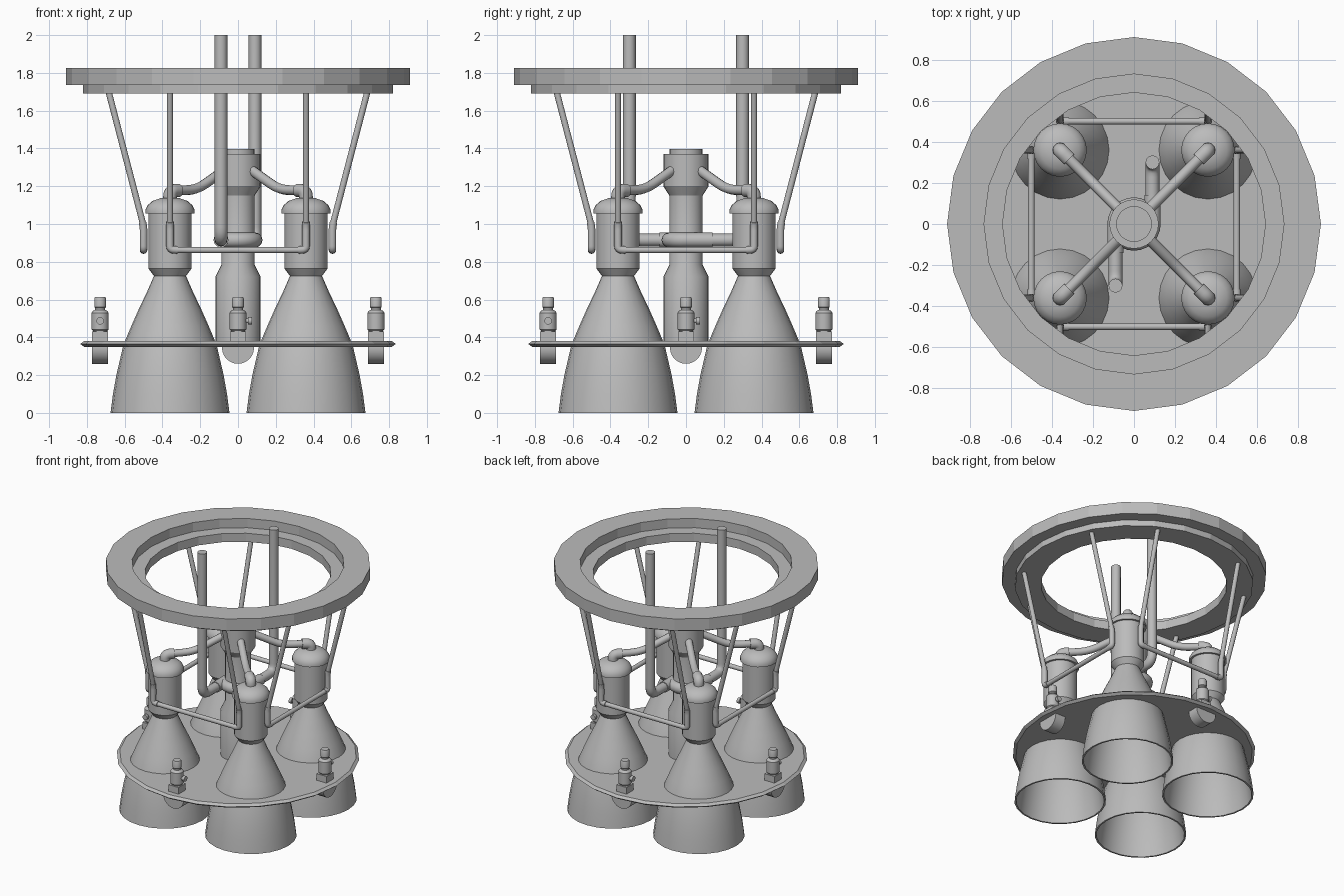
import bpy, bmesh, math
from mathutils import Vector, Matrix

cube = bpy.data.objects.get("Cube")
if cube:
    bpy.data.objects.remove(cube, do_unlink=True)

GREY = (0.5, 0.5, 0.5, 1.0)
metal = bpy.data.materials.new("plain grey metal")
metal.use_nodes = True
metal.diffuse_color = GREY
metal.node_tree.nodes["Principled BSDF"].inputs["Base Color"].default_value = GREY


def finish(ob, smooth=True):
    """Give the part its material and shading."""
    ob.data.materials.clear()
    ob.data.materials.append(metal)
    if smooth:
        bpy.ops.object.select_all(action="DESELECT")
        ob.select_set(True)
        bpy.context.view_layer.objects.active = ob
        bpy.ops.object.shade_smooth_by_angle(angle=math.radians(32))
    return ob


def from_bmesh(name, bm, smooth=True):
    bmesh.ops.recalc_face_normals(bm, faces=bm.faces)
    mesh = bpy.data.meshes.new(name)
    bm.to_mesh(mesh)
    bm.free()
    ob = bpy.data.objects.new(name, mesh)
    bpy.context.collection.objects.link(ob)
    return finish(ob, smooth)


def lathe(name, profile, sides=24, at=(0, 0, 0), closed=False, smooth=True):
    """Spin (radius, height) points round the vertical axis."""
    bm = bmesh.new()
    rows = []
    for i in range(sides):
        a = math.tau * i / sides
        rows.append([bm.verts.new((r * math.cos(a) + at[0], r * math.sin(a) + at[1], z + at[2]))
                     for r, z in profile])
    n = len(profile)
    for i in range(sides):
        a, b = rows[i], rows[(i + 1) % sides]
        for j in range(n if closed else n - 1):
            k = (j + 1) % n
            bm.faces.new((a[j], b[j], b[k], a[k]))
    bmesh.ops.remove_doubles(bm, verts=bm.verts, dist=1e-5)
    return from_bmesh(name, bm, smooth)


def rounded(points, radius):
    """Round the inner corners of a path."""
    pts = [Vector(p) for p in points]
    out = [pts[0]]
    for p, c, n in zip(pts, pts[1:], pts[2:]):
        d = min(radius, (p - c).length * 0.48, (n - c).length * 0.48)
        a, b = c + (p - c).normalized() * d, c + (n - c).normalized() * d
        for i in range(7):
            t = i / 6
            out.append(a * (1 - t) ** 2 + c * 2 * t * (1 - t) + b * t * t)
    return out + [pts[-1]]


def tube(name, points, radius, bend=0.05):
    curve = bpy.data.curves.new(name, "CURVE")
    curve.dimensions = "3D"
    curve.bevel_depth = radius
    curve.bevel_resolution = 4
    curve.use_fill_caps = True
    path = rounded(points, bend)
    spline = curve.splines.new("POLY")
    spline.points.add(len(path) - 1)
    for sp, p in zip(spline.points, path):
        sp.co = (*p, 1)
    ob = bpy.data.objects.new(name, curve)
    bpy.context.collection.objects.link(ob)
    bpy.ops.object.select_all(action="DESELECT")
    ob.select_set(True)
    bpy.context.view_layer.objects.active = ob
    bpy.ops.object.convert(target="MESH")
    return finish(bpy.context.view_layer.objects.active)


def box(name, size, at):
    bm = bmesh.new()
    bmesh.ops.create_cube(bm, size=1, matrix=Matrix.Translation(at) @ Matrix.Diagonal((*size, 1)))
    return from_bmesh(name, bm, False)


def repeat(parts, count):
    """Copy parts evenly round the vertical axis."""
    for ob in parts:
        base = ob.name
        for i in range(1, count):
            dup = ob.copy()
            dup.name = f"{base}_{i + 1}"
            dup.matrix_world = Matrix.Rotation(math.tau * i / count, 4, "Z")
            bpy.context.collection.objects.link(dup)


# Stepped mounting ring
lathe("mounting_ring", [(0.64, 1.69), (0.82, 1.69), (0.82, 1.735), (0.91, 1.735),
                        (0.91, 1.825), (0.73, 1.825), (0.73, 1.755), (0.64, 1.755)],
      closed=True, smooth=False)

# Base plate with a pointed rim
lathe("base_plate", [(0, 0.35), (0.815, 0.35), (0.835, 0.365), (0.815, 0.38), (0, 0.38)],
      smooth=False)

# Central pump
lathe("pump_body", [(0, 0.36), (0.12, 0.36), (0.12, 0.72), (0.088, 0.785), (0.088, 1.15),
                    (0.12, 1.2), (0.12, 1.37), (0.087, 1.37), (0.087, 1.398), (0, 1.398)])
lathe("pump_volute", [(0.09 + 0.04 * math.cos(math.tau * i / 12),
                       0.915 + 0.04 * math.sin(math.tau * i / 12)) for i in range(12)],
      closed=True)

# Tall supply pipes leaving the volute
repeat([tube("volute_outlet", [(0.09, 0, 0.915), (0.09, 0.14, 0.915)], 0.04),
        tube("supply_pipe", [(0.09, 0.1, 0.915), (0.09, 0.3, 0.915), (0.09, 0.3, 2.0)],
             0.034, 0.07)], 2)

# Engines: open bell, chamber and domed head
C = 0.36
bell = [(0.315, 0), (0.302, 0.1), (0.284, 0.2), (0.247, 0.36), (0.205, 0.46),
        (0.165, 0.55), (0.122, 0.64), (0.085, 0.725)]
inside = [(r - 0.012, z) for r, z in reversed(bell)]
chamber = [(0.115, 0.765), (0.115, 1.055)]
head = [(0.13, 1.055), (0.13, 1.075), (0.118, 1.1), (0.093, 1.122), (0.05, 1.137), (0, 1.14)]
engine = lathe("engine", [(0, 0.725)] + inside + bell + chamber + head, at=(C, C, 0))


def diagonal(points):
    return [(r, r, z) for r, z in points]


# Feed pipes from the pump to each engine head
elbow = tube("feed_elbow", diagonal([(C, 1.1), (C, 1.175), (0.315, 1.178)]), 0.036, 0.04)
feed = tube("feed_pipe", diagonal([(0.33, 1.178), (0.22, 1.18), (0.065, 1.29)]), 0.026, 0.12)
repeat([engine, elbow, feed], 4)

# Support frames: sloping struts joined by a cross bar
frame = tube("support_frame", [(-C, -0.685, 1.7), (-C, -0.5, 0.99), (-C, -0.5, 0.862),
                               (C, -0.5, 0.862), (C, -0.5, 0.99), (C, -0.685, 1.7)],
             0.0165, 0.035)
sleeves = [tube(f"frame_sleeve_{tag}", [(s * C, -0.506, 1.01), (s * C, -0.5, 0.98),
                                        (s * C, -0.5, 0.865), (s * (C - 0.04), -0.5, 0.862)],
                0.02, 0.03)
           for tag, s in (("right", -1), ("left", 1))]
repeat([frame] + sleeves, 4)

# Valve units on the rim of the plate
Y = -0.73
block = box("valve_block", (0.085, 0.085, 0.09), (0, Y, 0.385))
bm = bmesh.new()
bmesh.ops.create_cone(bm, cap_ends=True, segments=24, radius1=0.085, radius2=0.085, depth=0.085,
                      matrix=Matrix.Translation((0, Y, 0.345)) @ Matrix.Rotation(math.pi / 2, 4, "X"))
bmesh.ops.bisect_plane(bm, geom=bm.verts[:] + bm.edges[:] + bm.faces[:],
                       plane_co=(0, 0, 0.365), plane_no=(0, 0, 1), clear_outer=True)
bmesh.ops.holes_fill(bm, edges=bm.edges)
foot = from_bmesh("valve_foot", bm)
body = lathe("valve_body", [(0, 0.42), (0.038, 0.42), (0.038, 0.435), (0.045, 0.442), (0.045, 0.53),
                            (0.038, 0.54), (0.027, 0.545), (0.027, 0.555), (0.031, 0.56),
                            (0.031, 0.605), (0.027, 0.613), (0, 0.613)], sides=16, at=(0, Y, 0))
knob = tube("valve_knob", [(0.02, Y, 0.487), (0.055, Y, 0.487)], 0.012)
knob_cap = tube("valve_knob_cap", [(0.053, Y, 0.487), (0.073, Y, 0.487)], 0.02)
repeat([block, foot, body, knob, knob_cap], 4)
